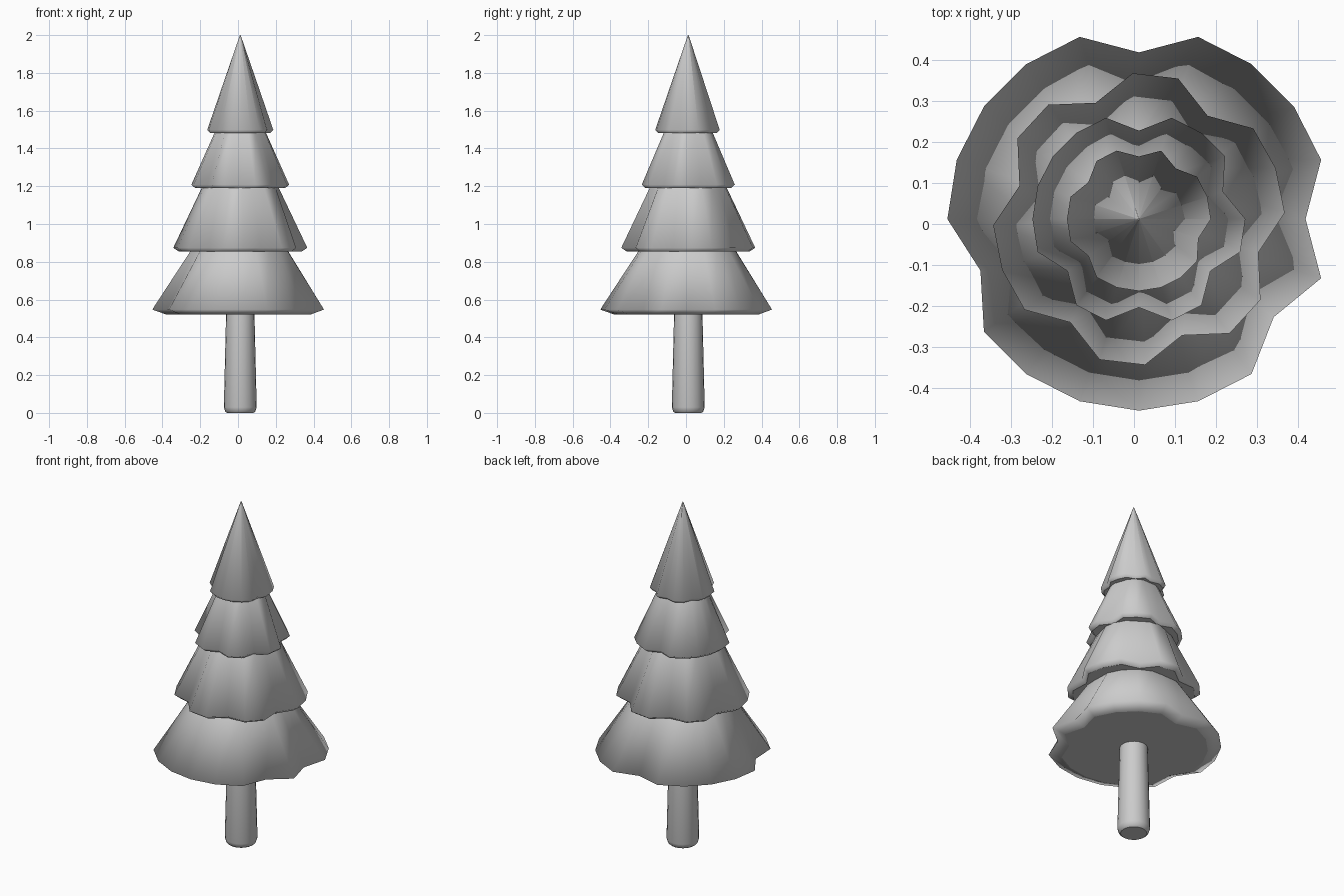
import bpy, bmesh
from math import cos, sin, radians

if "Cube" in bpy.data.objects:
    bpy.data.objects.remove(bpy.data.objects["Cube"])

CX = CY = 0.012   # trunk axis, offset so the uneven rim is centred
SIDES = 20


def lathe(name, rings, notches=(), depth=0.0, turn=0.0):
    """Stack rings of (z, radius, notch strength) into a capped solid."""
    bm = bmesh.new()
    loops = []
    for z, r, strength in rings:
        loop = []
        for k in range(SIDES):
            a = radians(360 / SIDES * k + turn)
            rr = r * (1 - depth * strength) if k in notches else r
            loop.append(bm.verts.new((CX + rr * cos(a), CY + rr * sin(a), z)))
        loops.append(loop)
    for low, high in zip(loops, loops[1:]):
        for k in range(SIDES):
            n = (k + 1) % SIDES
            bm.faces.new((low[k], low[n], high[n], high[k])).smooth = True
    # flat end caps
    caps = [bm.faces.new(loops[0][::-1]), bm.faces.new(loops[-1])]
    for cap in caps:
        cap.smooth = False
        for e in cap.edges:
            e.smooth = False
    bm.normal_update()
    mesh = bpy.data.meshes.new(name)
    bm.to_mesh(mesh)
    bm.free()
    ob = bpy.data.objects.new(name, mesh)
    bpy.context.collection.objects.link(ob)
    return ob


# Trunk with a small bevel at the foot
lathe("trunk", [(0, 0.07, 0), (0.008, 0.08, 0), (0.03, 0.087, 0), (0.53, 0.075, 0)])

# Foliage tiers: bottom z, bottom r, rim z, rim r, top z, top r, notches, depth, turn
tiers = [
    ("foliage_bottom", 0.522, 0.395, 0.547, 0.466, 0.865, 0.258, (0, 5, 11, 18), 0.13, 0),
    ("foliage_lower", 0.854, 0.325, 0.874, 0.355, 1.20, 0.20, (3, 6, 9, 13, 16, 19), 0.15, 2.4),
    ("foliage_upper", 1.190, 0.238, 1.208, 0.259, 1.49, 0.133, (1, 5, 12, 15, 18), 0.17, 0),
    ("foliage_top", 1.482, 0.160, 1.498, 0.175, 2.0, 0.002, (3, 5, 8, 12, 19), 0.13, 0),
]
for name, bz, br, rz, rr, tz, tr, notches, depth, turn in tiers:
    lathe(name, [(bz, br, 1), (rz, rr, 1), (tz, tr, 0.3)], notches, depth, turn)
